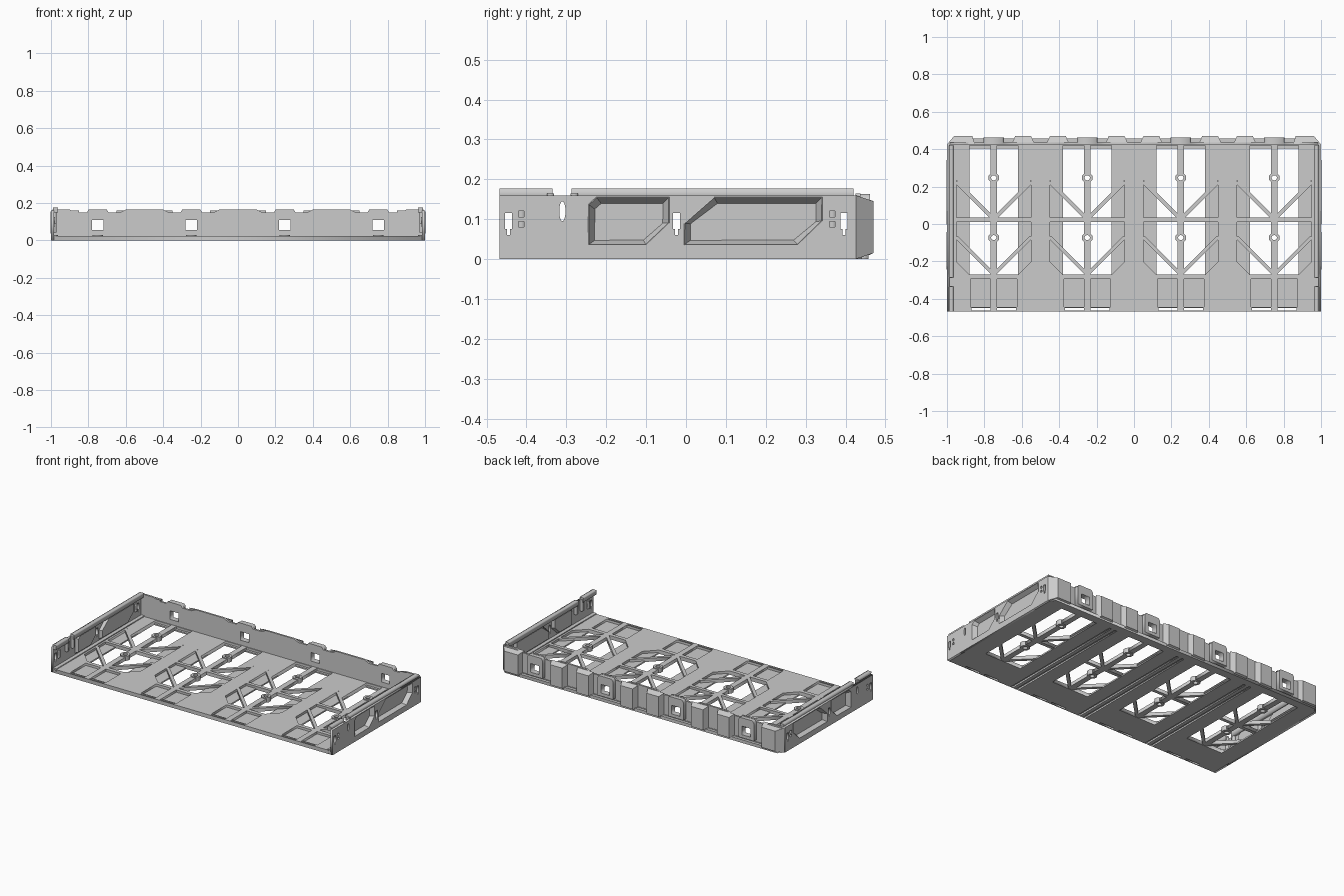
import bpy, bmesh, math
from mathutils import Matrix, Vector

if "Cube" in bpy.data.objects:
    bpy.data.objects.remove(bpy.data.objects["Cube"])

BAYS = (-0.75, -0.25, 0.25, 0.75)


def finish(name, bm, mirror=False, normals=True):
    bmesh.ops.remove_doubles(bm, verts=bm.verts, dist=1e-5)
    if normals:
        bmesh.ops.recalc_face_normals(bm, faces=bm.faces)
    me = bpy.data.meshes.new(name)
    bm.to_mesh(me)
    bm.free()
    ob = bpy.data.objects.new(name, me)
    bpy.context.scene.collection.objects.link(ob)
    if mirror:
        ob.modifiers.new("mirror", 'MIRROR').use_mirror_merge = False
    return ob


def plate(name, loops, lo, hi, plane='XY', mirror=False):
    """Flat plate: first loop is the outline, the rest are holes."""
    cu = bpy.data.curves.new(name, 'CURVE')
    cu.dimensions = '2D'
    cu.fill_mode = 'BOTH'
    cu.extrude = (hi - lo) / 2
    for pts in loops:
        sp = cu.splines.new('POLY')
        sp.points.add(len(pts) - 1)
        for p, (a, b) in zip(sp.points, pts):
            p.co = (a, b, 0, 1)
        sp.use_cyclic_u = True
    tmp = bpy.data.objects.new(name + "_curve", cu)
    bpy.context.scene.collection.objects.link(tmp)
    bpy.context.view_layer.update()
    me = bpy.data.meshes.new_from_object(
        tmp.evaluated_get(bpy.context.evaluated_depsgraph_get()))
    bm = bmesh.new()
    bm.from_mesh(me)
    bpy.data.objects.remove(tmp)
    bpy.data.meshes.remove(me)
    mid = (lo + hi) / 2
    for v in bm.verts:
        a, b, c = v.co
        c += mid
        v.co = {'XY': (a, b, c), 'XZ': (a, c, b), 'YZ': (c, a, b)}[plane]
    return finish(name, bm, mirror)


def rect(x0, x1, y0, y1):
    return [(x0, y0), (x1, y0), (x1, y1), (x0, y1)]


def disc(x, y, r, n=8, ry=None):
    return [(x + r * math.cos(math.tau * (i + .5) / n),
             y + (ry or r) * math.sin(math.tau * (i + .5) / n)) for i in range(n)]


def box(name, x, y, z, mirror=False):
    return plate(name, [rect(*x, *y)], *z, mirror=mirror)


def loft(name, a, b, cap_a=True, mirror=False):
    bm = bmesh.new()
    va, vb = ([bm.verts.new(p) for p in ring] for ring in (a, b))
    for i in range(len(a)):
        j = (i + 1) % len(a)
        bm.faces.new((va[i], va[j], vb[j], vb[i]))
    bm.faces.new(vb)
    if cap_a:
        bm.faces.new(va)
    return finish(name, bm, mirror)


# floor: lower sheet with narrow openings, upper sheet with wide pockets
lower = [rect(-0.985, 0.985, -0.468, 0.44)]
upper = [rect(-0.985, 0.985, -0.468, 0.44)]
for c in BAYS:
    lower.append(rect(c - .13, c + .13, -.27, .405))
    half = [(.13, .42), (.13, .165), (.2, .235), (.2, -.2), (.13, -.27)]
    upper.append([(c + x, y) for x, y in half] +
                 [(c - x, y) for x, y in reversed(half)])
    upper.append(rect(c - .125, c + .125, -.445, -.295))
    for s in (-1, 1):
        a, b = sorted((c + s * .018, c + s * .12))
        lower.append(rect(a, b, -.462, -.45))
        upper.append(rect(a, b, -.462, -.45))
for c in (-.5, 0, .5):
    for s in (-1, 1):
        lower.append(rect(c + s * .02 - .008, c + s * .02 + .008, -.465, .41))
plate("floor_underside", lower, 0, .009)
plate("floor_top", upper, .009, .024)

# lattice in each bay
for c in BAYS:
    for y0, y1 in ((-.455, -.095), (-.05, .225), (.27, .425)):
        box("bay_spine", (c - .018, c + .018), (y0, y1), (.002, .024))
    box("bay_crossbar", (c - .2, c + .2), (.012, .034), (.002, .024))
    for y in (-.073, .247):
        plate("screw_boss", [disc(c, y, .03), disc(c, y, .014, 12)], 0, .03)
    for s in (-1, 1):
        for y0 in (.025, -.27):
            w = .007
            plate("diagonal_brace", [[(c - s * w, y0 + w), (c + s * w, y0 - w),
                                      (c + s * (.2 + w), y0 + .2 - w),
                                      (c + s * (.2 - w), y0 + .2 + w)]], .002, .024)

# back wall with stepped top edge and latch windows
top = [(-.985, 0), (.985, 0), (.985, .165)]
for c in reversed(BAYS):
    prof = [(.15, .165), (.12, .15), (.058, .15), (.048, .165)]
    top += [(c + x, z) for x, z in prof] + [(c - x, z) for x, z in reversed(prof)]
top.append((-.985, .165))
windows = [rect(c - .03, c + .03, .055, .11) for c in BAYS]
plate("back_wall", [top] + windows, .425, .437, 'XZ')
box("back_bottom_rail", (-.97, .97), (.43, .458), (0, .02))


def column(name, x0, x1, o0, o1, y0=.437, mirror=False):
    def ring(a, b, y, z0, z1):
        return [(a, y, z0), (b, y, z0), (b, y, z1), (a, y, z1)]
    loft(name, ring(x0, x1, y0, 0, .16), ring(o0, o1, .47, .015, .145), mirror=mirror)


# hollow latch frames and tapered columns behind the back wall
for c in BAYS:
    plate("latch_frame", [[(c - .055, .035), (c + .055, .035), (c + .055, .15),
                           (c + .045, .163), (c - .045, .163), (c - .055, .15)],
                          rect(c - .03, c + .03, .055, .11)], .437, .462, 'XZ')
    for s in (-1, 1):
        if abs(c + s * .16) < .9:
            a, b = sorted((c + s * .1, c + s * .215))
            column("back_column", a, b, a + .015, b - .015)
column("corner_column", .85, 1.0, .865, .962, .425, True)

# side walls: sheet with panel openings, keyholes and slots
panels = [[(-.245, .035), (-.1, .035), (-.042, .09), (-.042, .156), (-.225, .156), (-.245, .137)],
          [(-.005, .035), (.28, .035), (.342, .095), (.342, .156), (.07, .156), (-.005, .09)]]
holes = list(panels) + [disc(-.31, .12, .008, 12, .025)]
for y in (-.445, -.024, .396):
    holes.append([(y - .004, .06), (y + .004, .06), (y + .004, .075), (y + .009, .075),
                  (y + .009, .116), (y - .009, .116), (y - .009, .075), (y - .004, .075)])
for y in (-.413, .367):
    holes += [rect(y - .007, y + .007, .08, .094), rect(y - .007, y + .007, .105, .12)]
    box("catch_backing", (.978, .985), (y - .01, y + .01), (.075, .125), True)
plate("side_wall", [rect(-.468, .426, 0, .16)] + holes, .985, 1.0, 'YZ', True)

# embossed trays that close the panel openings
for p in panels:
    ys, zs = [q[0] for q in p], [q[1] for q in p]
    cy, cz = (min(ys) + max(ys)) / 2, (min(zs) + max(zs)) / 2
    ky = 1 - .03 / (max(ys) - min(ys))
    kz = 1 - .026 / (max(zs) - min(zs))
    tray = loft("side_panel_tray", [(1.0, y, z) for y, z in p],
                [(.972, cy + (y - cy) * ky, cz + (z - cz) * kz - .002) for y, z in p],
                False, True)
    sol = tray.modifiers.new("thickness", 'SOLIDIFY')
    sol.thickness = .005
    sol.offset = 0

# lips along the side wall tops, broken by the latch gap
lip = [(.965, .148), (.986, .15), (.986, .16), (.99, .177), (.962, .177), (.965, .168)]
for y0, y1 in ((-.468, -.335), (-.287, .42)):
    plate("side_lip", [lip], y0, y1, 'XZ', True)
for y in (-.34, -.28):
    box("side_latch_block", (.97, .992), (y - .009, y + .009), (.09, .165), True)
box("side_foot", (.962, .987), (-.468, .426), (0, .03), True)
